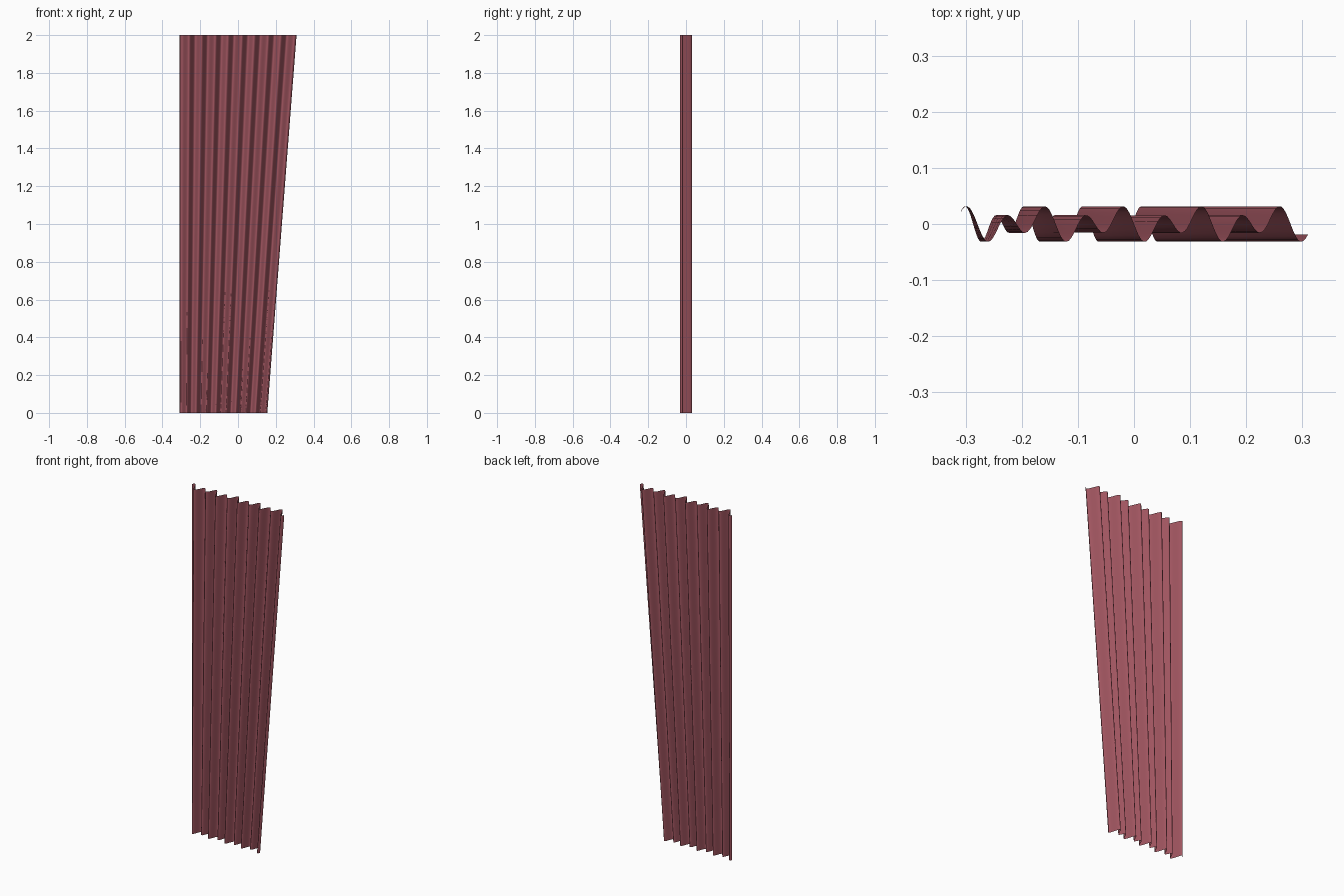
import bpy, bmesh, math

if "Cube" in bpy.data.objects:
    bpy.data.objects.remove(bpy.data.objects["Cube"])

HALF, HEIGHT, TAPER, PERIOD = 0.31, 2.0, 0.75, 0.1395
COLS, ROWS = 144, 4


def fold(x):
    # alternating large and small pleats
    u = 2 * math.pi * x / PERIOD
    return -(0.0113 * math.sin(u) + 0.0233 * math.sin(2 * u))


# pleated curtain sheet, gathered toward the left edge at the bottom
bm = bmesh.new()
grid = []
for r in range(ROWS + 1):
    t = r / ROWS
    width = TAPER + (1 - TAPER) * t
    row = []
    for c in range(COLS + 1):
        s = 2 * HALF * c / COLS
        row.append(bm.verts.new((-HALF + s * width, fold(s - HALF), HEIGHT * t)))
    grid.append(row)
for r in range(ROWS):
    for c in range(COLS):
        bm.faces.new((grid[r][c], grid[r][c + 1], grid[r + 1][c + 1], grid[r + 1][c]))

mesh = bpy.data.meshes.new("curtain")
bm.to_mesh(mesh)
bm.free()
curtain = bpy.data.objects.new("curtain", mesh)
bpy.context.collection.objects.link(curtain)

# dusty red cloth
cloth = bpy.data.materials.new("red_cloth")
cloth.diffuse_color = (0.35, 0.09, 0.115, 1)
cloth.use_nodes = True
cloth.node_tree.nodes["Principled BSDF"].inputs["Base Color"].default_value = cloth.diffuse_color
mesh.materials.append(cloth)

bpy.context.view_layer.objects.active = curtain
curtain.select_set(True)
bpy.ops.object.shade_smooth_by_angle(angle=math.radians(60))
